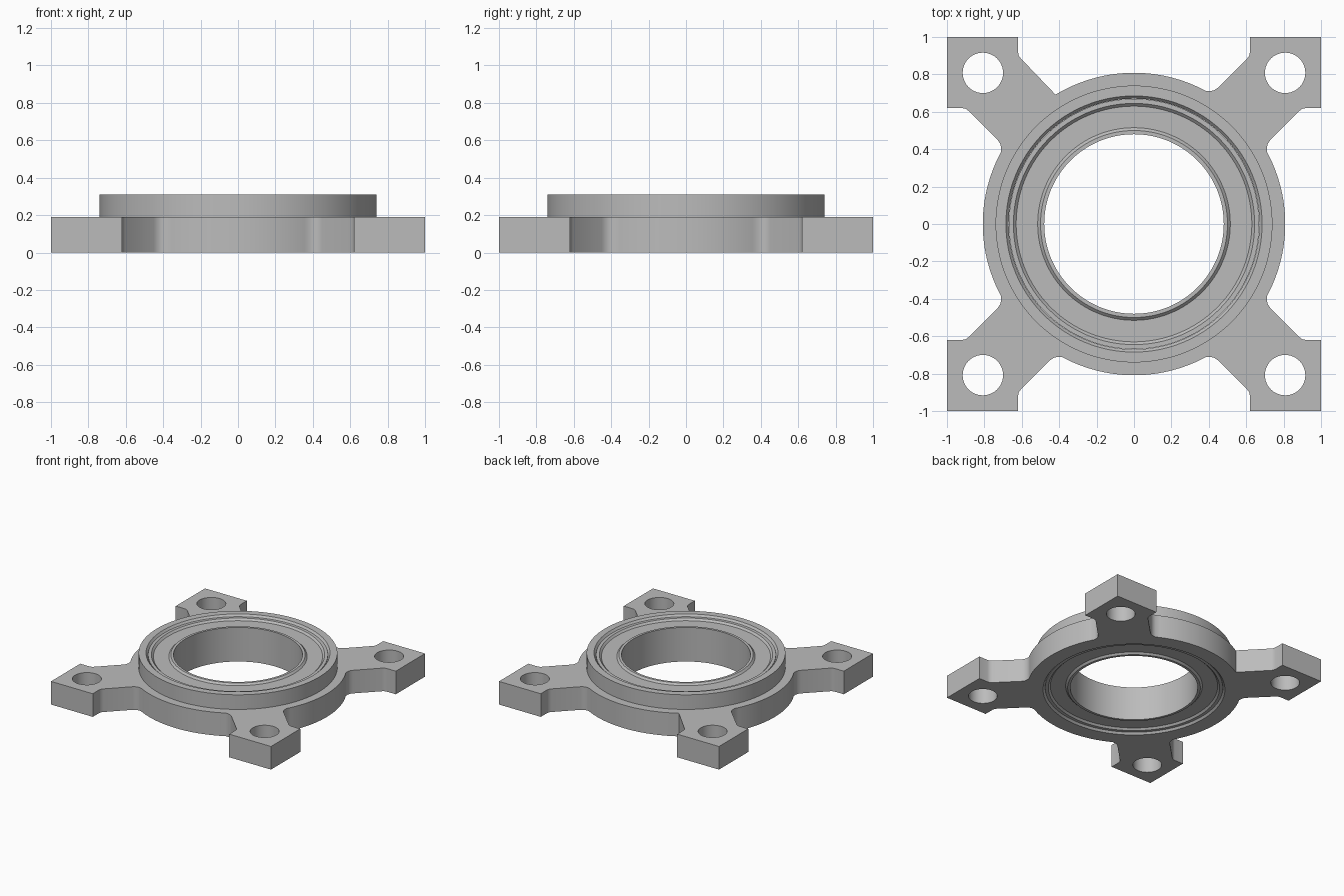
import bpy, bmesh
from math import sin, cos, pi, hypot, atan2

cube = bpy.data.objects.get("Cube")
if cube:
    bpy.data.objects.remove(cube)

SEG = 128
PLATE_Z, TOP_Z = 0.19, 0.31

steel = bpy.data.materials.new("grey_metal")
steel.use_nodes = True
steel.diffuse_color = (0.5, 0.5, 0.5, 1)
steel.node_tree.nodes["Principled BSDF"].inputs["Base Color"].default_value = (0.5, 0.5, 0.5, 1)


def circle(r, n=SEG, cx=0, cy=0):
    return [(cx + r * cos(2 * pi * i / n), cy + r * sin(2 * pi * i / n)) for i in range(n)]


def add_loop(bm, pts, z):
    """Closed ring of vertices and edges; returns both."""
    vs = [bm.verts.new((x, y, z)) for x, y in pts]
    es = [bm.edges.new((vs[i - 1], v)) for i, v in enumerate(vs)]
    return vs, es


def bridge(bm, a, b):
    for i in range(len(a)):
        bm.faces.new((a[i - 1], a[i], b[i], b[i - 1]))


def lathe(bm, profile, closed=False):
    rings = [[bm.verts.new((x, y, z)) for x, y in circle(r)] for r, z in profile]
    for a, b in zip(rings, rings[1:]):
        bridge(bm, a, b)
    if closed:
        bridge(bm, rings[-1], rings[0])


def finish(bm, name):
    bmesh.ops.remove_doubles(bm, verts=bm.verts, dist=0.0005)
    bmesh.ops.recalc_face_normals(bm, faces=bm.faces)
    mesh = bpy.data.meshes.new(name)
    bm.to_mesh(mesh)
    bm.free()
    obj = bpy.data.objects.new(name, mesh)
    bpy.context.collection.objects.link(obj)
    mesh.materials.append(steel)
    bpy.ops.object.select_all(action="DESELECT")
    obj.select_set(True)
    bpy.context.view_layer.objects.active = obj
    bpy.ops.object.shade_smooth_by_angle(angle=0.5)


# Half of one corner arm, from the round body out to the corner pad
FILLET = [(0.385, 0.711), (0.41, 0.711), (0.43, 0.716), (0.45, 0.73)]
SHARP = [(0.42, 0.692)]
PAD = [(0.605, 0.885), (0.616, 0.9), (0.62, 0.92), (0.62, 1.0)]


def arm(corner):
    """Counter-clockwise arm outline in the quadrant with the given index."""
    upper = (SHARP if corner == 1 else FILLET) + PAD
    lower = FILLET + PAD
    # the back right arm meets the body at a sharp corner on one side
    first, last = (upper, lower) if corner == 1 else (lower, upper)
    pts = [(y, x) for x, y in first] + [(1.0, 1.0)] + [(x, y) for x, y in reversed(last)]
    if corner == 1:
        pts = [(y, x) for x, y in lower if False] or pts
    for _ in range(corner):
        pts = [(-y, x) for x, y in pts]
    return pts


# Plate outline: four arms joined by arcs of the round body
arms = [arm(k) for k in range(4)]
outline = []
for k, pts in enumerate(arms):
    outline += pts
    (ax, ay), (bx, by) = pts[-1], arms[(k + 1) % 4][0]
    a0, sweep = atan2(ay, ax), (atan2(by, bx) - atan2(ay, ax)) % (2 * pi)
    r = hypot(ax, ay)
    outline += [(r * cos(a0 + sweep * i / 24), r * sin(a0 + sweep * i / 24)) for i in range(1, 24)]

# Flanged housing: plate with bolt holes, joined to the raised collar
bm = bmesh.new()
shapes = [outline] + [circle(0.108, 48, sx * 0.808, sy * 0.808) for sx in (-1, 1) for sy in (-1, 1)]
levels = []
for z, bore in ((0, 0.685), (PLATE_Z, 0.74)):
    loops = [add_loop(bm, s, z) for s in shapes]
    edges = [e for _, es in loops for e in es] + add_loop(bm, circle(bore), z)[1]
    bmesh.ops.triangle_fill(bm, use_beauty=True, edges=edges, normal=(0, 0, 1))
    levels.append([vs for vs, _ in loops])
for low, high in zip(*levels):
    bridge(bm, low, high)
lathe(bm, [(0.74, PLATE_Z), (0.74, TOP_Z), (0.685, TOP_Z), (0.67, TOP_Z - 0.018),
           (0.67, 0.018), (0.685, 0)])
finish(bm, "flanged_housing")

# Bearing insert: outer race, recessed seal and inner race, same on both sides
half = [(0.669, 0.015), (0.645, 0.015), (0.63, 0.03), (0.515, 0.03), (0.5, 0.015), (0.48, 0.015)]
bm = bmesh.new()
lathe(bm, half + [(r, TOP_Z - z) for r, z in reversed(half)], closed=True)
finish(bm, "bearing_insert")
